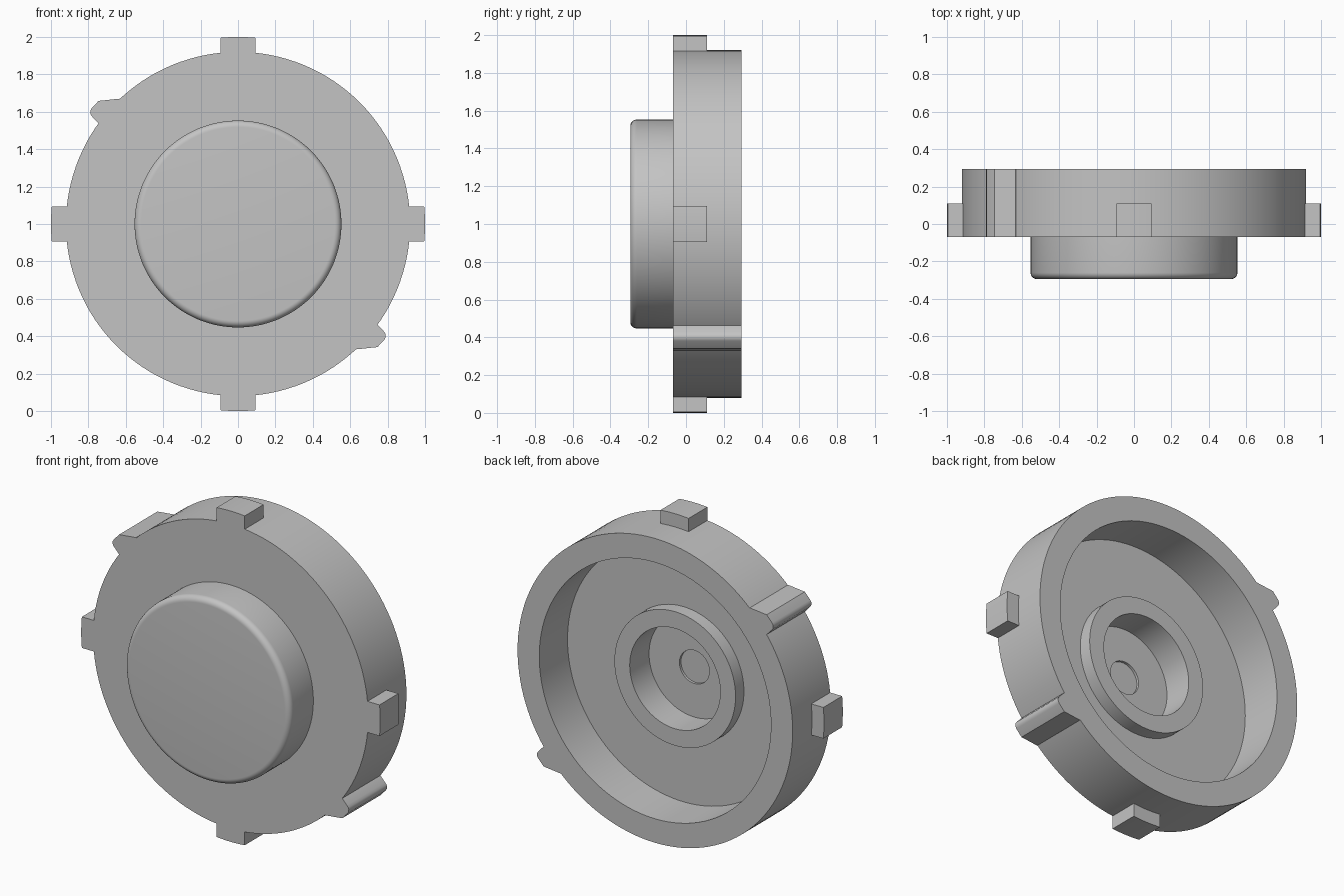
import bpy, bmesh, math
from mathutils import Matrix

cube = bpy.data.objects.get("Cube")
if cube:
    bpy.data.objects.remove(cube, do_unlink=True)

SEGMENTS = 128
CENTRE_Z = 1.0
FRONT, BACK = -0.07, 0.295      # main disc faces
RIM = 0.92                      # main disc radius

grey = bpy.data.materials.new("plain_grey")
grey.use_nodes = True
colour = (0.55, 0.55, 0.55, 1)
grey.diffuse_color = colour
grey.node_tree.nodes["Principled BSDF"].inputs["Base Color"].default_value = colour


def finish(name, bm):
    """Turn a bmesh into a named object with smooth curved walls and sharp rims."""
    bmesh.ops.remove_doubles(bm, verts=bm.verts, dist=1e-5)
    bmesh.ops.recalc_face_normals(bm, faces=bm.faces)
    mesh = bpy.data.meshes.new(name)
    bm.to_mesh(mesh)
    bm.free()
    mesh.materials.append(grey)
    obj = bpy.data.objects.new(name, mesh)
    obj.location.z = CENTRE_Z
    bpy.context.collection.objects.link(obj)
    bpy.ops.object.select_all(action="DESELECT")
    obj.select_set(True)
    bpy.context.view_layer.objects.active = obj
    bpy.ops.object.shade_smooth_by_angle(angle=math.radians(30))
    return obj


def lathe(name, profile):
    """Revolve (radius, y) points around the y axis."""
    bm = bmesh.new()
    verts = [bm.verts.new((r, y, 0)) for r, y in profile]
    edges = [bm.edges.new(pair) for pair in zip(verts, verts[1:])]
    bmesh.ops.spin(bm, geom=verts + edges, cent=(0, 0, 0), axis=(0, 1, 0),
                   angle=math.tau, steps=SEGMENTS, use_merge=True)
    return finish(name, bm)


def extrude(name, outline, y0, y1, turn):
    """Extrude an (x, z) outline from y0 to y1, turned about the y axis."""
    bm = bmesh.new()
    face = bm.faces.new([bm.verts.new((x, y0, z)) for x, z in outline])
    new = bmesh.ops.extrude_face_region(bm, geom=[face])["geom"]
    bmesh.ops.translate(bm, vec=(0, y1 - y0, 0),
                        verts=[v for v in new if isinstance(v, bmesh.types.BMVert)])
    bm.transform(Matrix.Rotation(turn, 4, "Y"))
    return finish(name, bm)


# Disc with rounded front cap, hollow back, raised hub ring and centre dimple
CAP, CAP_FRONT, FILLET = 0.553, -0.295, 0.035
fillet = [(CAP - FILLET + FILLET * math.sin(a), CAP_FRONT + FILLET - FILLET * math.cos(a))
          for a in [math.pi / 2 * i / 8 for i in range(9)]]
FLOOR, HUB, WELL, DIMPLE = 0.025, 0.105, -0.08, -0.095
lathe("cap_body", [(0, CAP_FRONT)] + fillet + [
    (CAP, FRONT), (RIM, FRONT), (RIM, BACK),
    (0.775, BACK), (0.775, FLOOR),
    (0.405, FLOOR), (0.405, HUB),
    (0.303, HUB), (0.303, WELL),
    (0.1, WELL), (0.1, DIMPLE), (0, DIMPLE)])

# Four square lugs with curved outer faces
HALF = 0.094
steps = [HALF * (i / 4 - 1) for i in range(9)]
lug = [(x, math.sqrt(1 - x * x)) for x in steps]
lug += [(x, math.sqrt(RIM ** 2 - x * x) - 0.003) for x in reversed(steps)]
for i, side in enumerate(("top", "left", "bottom", "right")):
    extrude(side + "_lug", lug, FRONT, 0.11, i * math.pi / 2)

# Two opposite grip ridges with a rounded nose
ridge = [(-0.61, 0.65), (-0.634, 0.67), (-0.746, 0.658), (-0.782, 0.619),
         (-0.789, 0.607), (-0.79, 0.594), (-0.786, 0.582), (-0.777, 0.571),
         (-0.748, 0.54), (-0.72, 0.52)]
for name, turn in (("upper_right_ridge", 0), ("lower_left_ridge", math.pi)):
    extrude(name, ridge, FRONT, BACK, turn)
